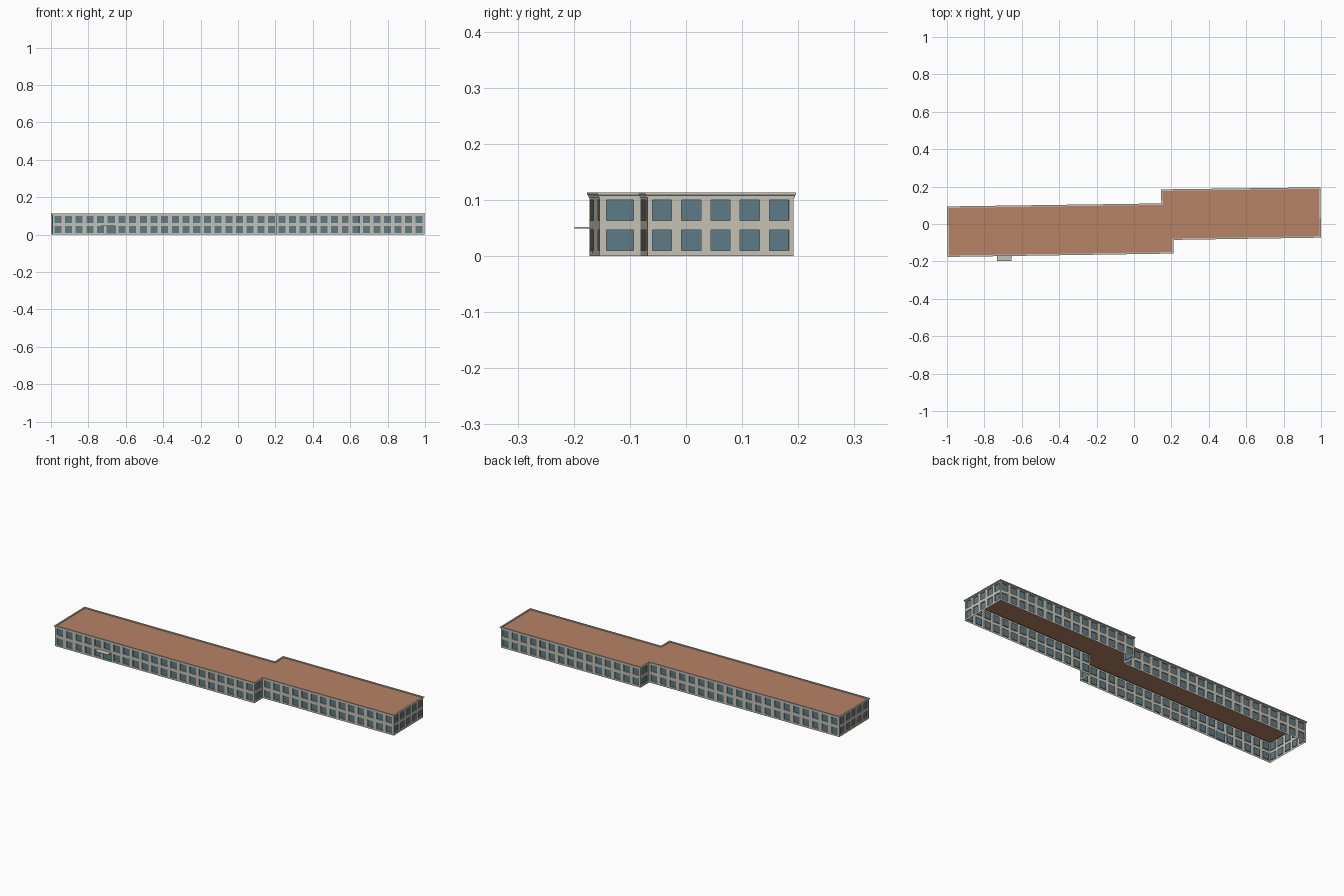
import bpy, bmesh
from mathutils import Vector

if "Cube" in bpy.data.objects:
    bpy.data.objects.remove(bpy.data.objects["Cube"])


def material(name, rgb):
    m = bpy.data.materials.new(name)
    m.diffuse_color = (*rgb, 1)
    m.use_nodes = True
    m.node_tree.nodes["Principled BSDF"].inputs["Base Color"].default_value = m.diffuse_color
    return m


WALL = material("pale_wall", (0.56, 0.545, 0.465))
GLASS = material("blue_glass", (0.11, 0.2, 0.24))
ROOF = material("clay_roof", (0.47, 0.225, 0.13))

# Footprint of the two staggered wings, counter-clockwise
PLAN = [Vector(p) for p in [(-.992, -.172), (.208, -.154), (.207, -.081), (.996, -.069),
                            (.992, .192), (.149, .181), (.150, .106), (-.996, .090)]]
FLOOR_H, WALL_TOP, TOP = 0.0535, 0.107, 0.113
RECESS = 0.005


def finish(bm, name, mats):
    me = bpy.data.meshes.new(name)
    bm.to_mesh(me)
    bm.free()
    for m in mats:
        me.materials.append(m)
    ob = bpy.data.objects.new(name, me)
    bpy.context.collection.objects.link(ob)
    return ob


def offset_plan(d):
    """Move every wall line outwards by d with mitred corners."""
    out, n = [], len(PLAN)
    for i, p in enumerate(PLAN):
        a = (p - PLAN[i - 1]).normalized()
        b = (PLAN[(i + 1) % n] - p).normalized()
        na, nb = Vector((a.y, -a.x)), Vector((b.y, -b.x))
        out.append(p + (na + nb) * d / (1 + na.dot(nb)))
    return out


def build_wall(p, q, name, door_tile=None):
    """Open wall sheet, one recessed window per tile and floor."""
    bm = bmesh.new()
    along = (q - p).normalized()
    normal = Vector((along.y, -along.x))
    length = (q - p).length
    count = max(1, round(length / 0.056))
    tile = length / count

    def pt(u, z, d=0):
        v = p + along * u - normal * d
        return bm.verts.new((v.x, v.y, z))

    for i in range(count):
        for f in range(2):
            u0, u1, z0 = i * tile, (i + 1) * tile, f * FLOOR_H
            z1 = z0 + FLOOR_H
            m = tile * 0.17
            w = (u0 + m, u1 - m, z0 + 0.010, z0 + 0.0465)
            if i == door_tile and f == 0:      # wide entrance door
                w = (u0 + .002, u1 - .002, 0.006, 0.047)
            rings = []
            for (a, b, c, e), d in [((u0, u1, z0, z1), 0), (w, 0), (w, RECESS)]:
                rings.append([pt(a, c, d), pt(b, c, d), pt(b, e, d), pt(a, e, d)])
            for r, s in zip(rings, rings[1:]):
                for k in range(4):
                    j = (k + 1) % 4
                    bm.faces.new((r[k], r[j], s[j], s[k]))
            bm.faces.new(rings[2]).material_index = 1
    bmesh.ops.remove_doubles(bm, verts=bm.verts, dist=1e-5)
    return finish(bm, name, [WALL, GLASS])


names = ["front_wall_left_wing", "front_step_wall", "front_wall_right_wing", "right_end_wall",
         "back_wall_right_wing", "back_step_wall", "back_wall_left_wing", "left_end_wall"]
for i, nm in enumerate(names):
    build_wall(PLAN[i], PLAN[(i + 1) % 8], nm, 5 if i == 0 else None)

# Stepped cornice and parapet swept round the plan
bm = bmesh.new()
profile = [(0, .1045), (.002, .1045), (.002, .108), (.004, .109), (.004, TOP),
           (-.004, TOP), (-.004, .109)]
rings = [[bm.verts.new((v.x, v.y, z)) for v in offset_plan(d)] for d, z in profile]
for r, s in zip(rings, rings[1:]):
    for k in range(8):
        j = (k + 1) % 8
        bm.faces.new((r[k], r[j], s[j], s[k]))
finish(bm, "cornice", [WALL])

# Flat roof
bm = bmesh.new()
bm.faces.new([bm.verts.new((v.x, v.y, .109)) for v in offset_plan(-.004)])
finish(bm, "flat_roof", [ROOF])

# Thin canopy over the entrance
bm = bmesh.new()
bmesh.ops.create_cube(bm, size=1)
bmesh.ops.scale(bm, vec=(.078, .034, .003), verts=bm.verts)
bmesh.ops.translate(bm, vec=(-.694, -.182, .0505), verts=bm.verts)
finish(bm, "entrance_canopy", [WALL])
